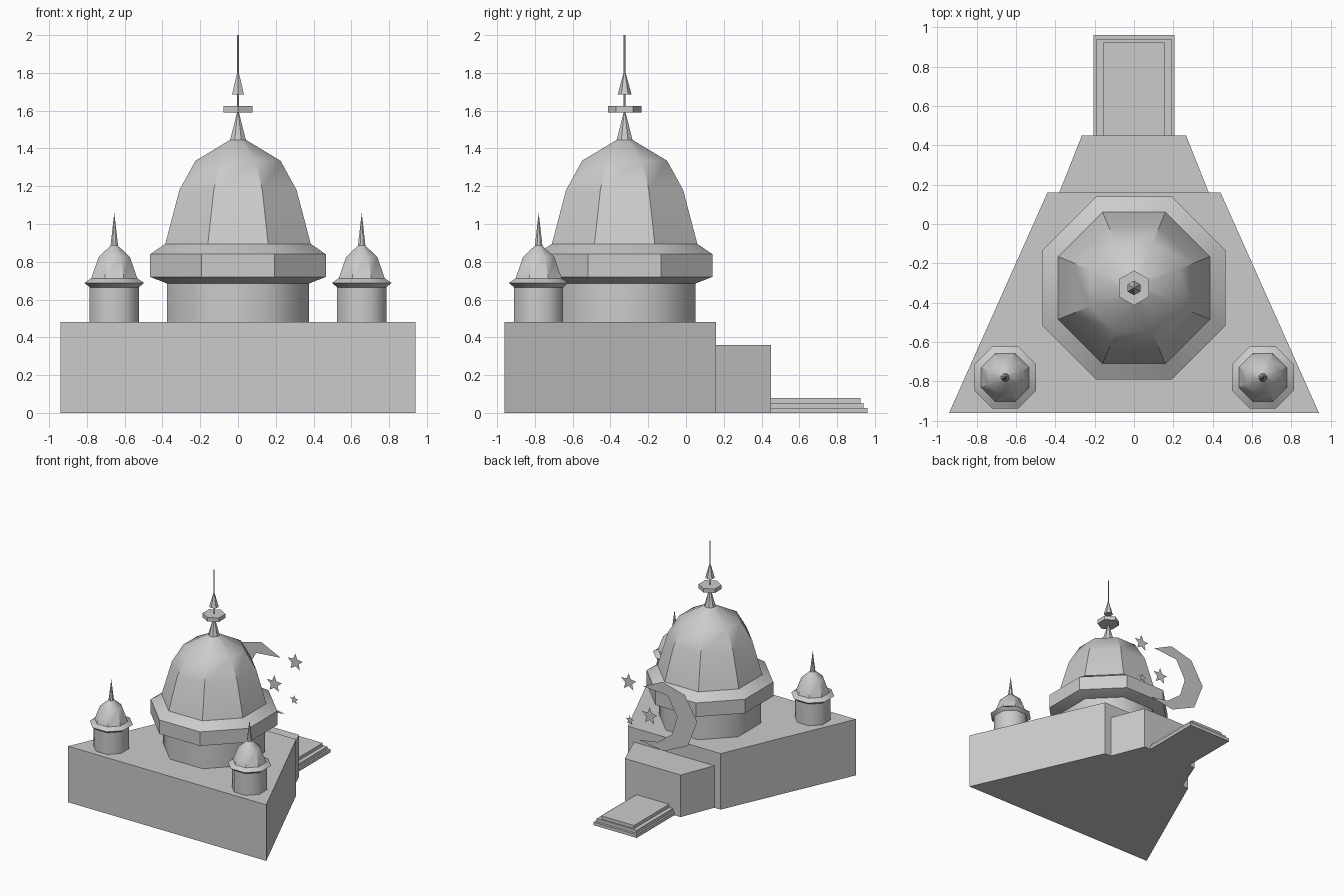
import bpy, bmesh
from math import pi, cos, sin, radians

cube = bpy.data.objects.get("Cube")
if cube:
    bpy.data.objects.remove(cube, do_unlink=True)

GREY = (0.6, 0.6, 0.6, 1)
stone = bpy.data.materials.new("grey stone")
stone.use_nodes = True
stone.diffuse_color = GREY
stone.node_tree.nodes["Principled BSDF"].inputs["Base Color"].default_value = GREY


def finish(name, bm, loc=(0, 0, 0), smooth=None, solid=True):
    if solid:
        bmesh.ops.recalc_face_normals(bm, faces=bm.faces)
    mesh = bpy.data.meshes.new(name)
    bm.to_mesh(mesh)
    bm.free()
    mesh.materials.append(stone)
    ob = bpy.data.objects.new(name, mesh)
    ob.location = loc
    bpy.context.collection.objects.link(ob)
    if smooth:
        bpy.ops.object.select_all(action='DESELECT')
        ob.select_set(True)
        bpy.context.view_layer.objects.active = ob
        bpy.ops.object.shade_smooth_by_angle(angle=radians(smooth))
    return ob


def lathe(name, profile, loc, sides=8, turn=0.5, smooth=None):
    """Turn (flat half-width, height) points into a solid with few sides."""
    bm = bmesh.new()
    rings = []
    for a, z in profile:
        r = a / cos(pi / sides)
        if a == 0:
            rings.append([bm.verts.new((0, 0, z))] * sides)
        else:
            angles = [2 * pi * (i + turn) / sides for i in range(sides)]
            rings.append([bm.verts.new((r * cos(t), r * sin(t), z)) for t in angles])
    for lo, hi in zip(rings, rings[1:]):
        for i in range(sides):
            j = (i + 1) % sides
            bm.faces.new(dict.fromkeys((lo[i], lo[j], hi[j], hi[i])))
    for ring, (a, z) in ((rings[0], profile[0]), (rings[-1], profile[-1])):
        if a:
            bm.faces.new(ring)
    return finish(name, bm, loc, smooth)


def block(name, front, back, y0, y1, height):
    """Trapezoid block given by its front and back half-widths."""
    bm = bmesh.new()
    plan = [(-front, y0), (front, y0), (back, y1), (-back, y1)]
    base = bm.faces.new([bm.verts.new((x, y, 0)) for x, y in plan])
    top = bmesh.ops.extrude_face_region(bm, geom=[base])["geom"]
    verts = [v for v in top if isinstance(v, bmesh.types.BMVert)]
    bmesh.ops.translate(bm, verts=verts, vec=(0, 0, height))
    return finish(name, bm)


def flat_shape(name, points, y):
    """Thin upright sheet facing the back."""
    bm = bmesh.new()
    bm.faces.new([bm.verts.new((x, y, z)) for x, z in points])
    return finish(name, bm, solid=False)


# Base, porch and steps
block("base", 0.94, 0.44, -0.96, 0.16, 0.48)
block("porch", 0.38, 0.265, 0.16, 0.45, 0.36)
for i, (w, y, h) in enumerate([(0.205, 0.96, 0.027), (0.19, 0.94, 0.053), (0.155, 0.925, 0.08)]):
    block(f"step_{i + 1}", w, w, 0.45, y, h)

# Main drum, cornice and dome
CENTRE = (0, -0.325, 0)
lathe("drum", [(0.375, 0.48), (0.375, 0.69)], CENTRE, smooth=50)
lathe("cornice", [(0.375, 0.685), (0.465, 0.72), (0.465, 0.84)], CENTRE, smooth=32)
lathe("dome", [(0.465, 0.84), (0.385, 0.895), (0.31, 1.18), (0.225, 1.335),
               (0.042, 1.445), (0, 1.61)], CENTRE, smooth=35)

# Finial
lathe("finial_disc", [(0.077, 1.59), (0.077, 1.625)], CENTRE, 6)
lathe("finial_cone", [(0.032, 1.685), (0, 1.82)], CENTRE, 6)
lathe("finial_needle", [(0.004, 1.58), (0.004, 2.0)], CENTRE, 6)

# Corner turrets
for side, x in (("left", 0.655), ("right", -0.655)):
    spot = (x, -0.78, 0)
    lathe(side + "_turret_drum", [(0.13, 0.48), (0.13, 0.67)], spot, smooth=50)
    lathe(side + "_turret_dome", [(0.13, 0.665), (0.158, 0.688), (0.122, 0.712),
                                  (0.083, 0.825), (0.02, 0.885), (0, 1.06)], spot, smooth=35)

# Crescent and stars standing behind the dome
SKY = 0.404
outer = [(0.12, 1.0), (-0.06, 1.085), (-0.27, 1.03), (-0.39, 0.83),
         (-0.30, 0.60), (-0.07, 0.495), (0.16, 0.53)]
inner = [(-0.02, 0.56), (-0.15, 0.66), (-0.2, 0.82), (-0.11, 0.98)]
flat_shape("crescent", outer + inner, SKY)
for name, x, z, r in (("large_star", 0.26, 0.998, 0.075),
                      ("middle_star", 0.061, 0.76, 0.075),
                      ("small_star", 0.25, 0.674, 0.04)):
    tips = [(r if i % 2 == 0 else r * 0.45, pi / 2 + i * pi / 5) for i in range(10)]
    flat_shape(name, [(x + d * cos(t), z + d * sin(t)) for d, t in tips], SKY)
